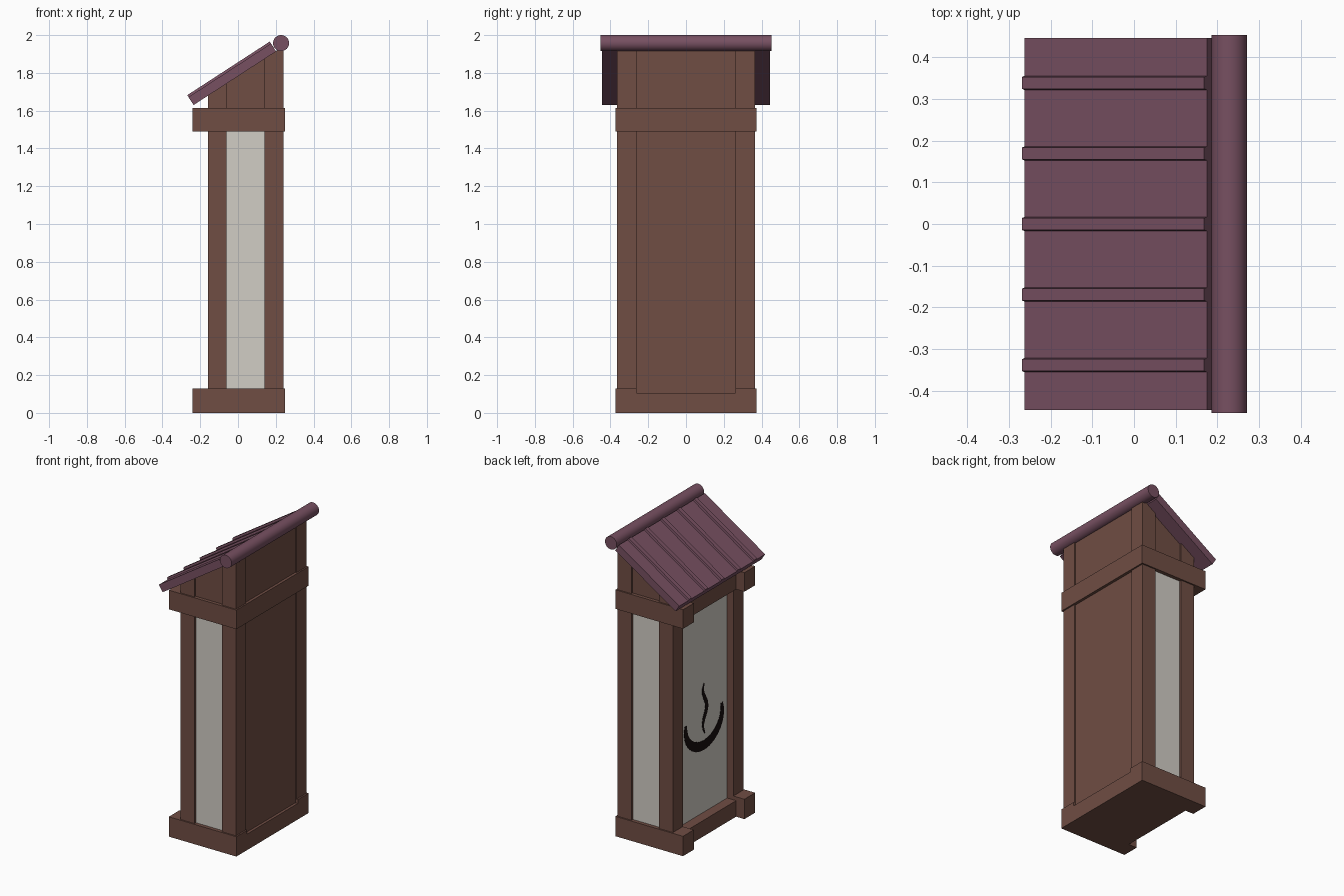
import bpy, bmesh, math
from mathutils import Vector

if "Cube" in bpy.data.objects:
    bpy.data.objects.remove(bpy.data.objects["Cube"])


def mat(name, rgb):
    m = bpy.data.materials.new(name)
    m.diffuse_color = (*rgb, 1)
    m.use_nodes = True
    m.node_tree.nodes["Principled BSDF"].inputs["Base Color"].default_value = m.diffuse_color
    return m


WOOD = mat("brown_wood", (0.16, 0.075, 0.057))
PAPER = mat("cream_paper", (0.64, 0.61, 0.56))
ROOF = mat("plum_roof", (0.185, 0.08, 0.12))
INK = mat("dark_ink", (0.008, 0.004, 0.004))

# roof frame: lower edge of the underside, slope direction and normal
ANG = math.radians(33)
P0 = Vector((-0.235, 0, 1.63))
U = Vector((math.cos(ANG), 0, math.sin(ANG)))
N = Vector((-math.sin(ANG), 0, math.cos(ANG)))


def finish(bm, name, m):
    bmesh.ops.recalc_face_normals(bm, faces=bm.faces)
    me = bpy.data.meshes.new(name)
    bm.to_mesh(me)
    bm.free()
    me.materials.append(m)
    ob = bpy.data.objects.new(name, me)
    bpy.context.collection.objects.link(ob)
    return ob


def prism(name, pts, offset, m, taper=None):
    """Extrude a flat outline of 3D points by an offset vector."""
    bm = bmesh.new()
    f = bm.faces.new([bm.verts.new(p) for p in pts])
    r = bmesh.ops.extrude_face_region(bm, geom=[f])
    moved = [v for v in r["geom"] if isinstance(v, bmesh.types.BMVert)]
    bmesh.ops.translate(bm, vec=offset, verts=moved)
    if taper:
        taper(bm)
    return finish(bm, name, m)


def box(name, x0, x1, y0, y1, z0, z1, m=WOOD, under_roof=False):
    bm = bmesh.new()
    bmesh.ops.create_cube(bm, size=1)
    for v in bm.verts:
        v.co = ((x0 + x1) / 2 + v.co.x * (x1 - x0),
                (y0 + y1) / 2 + v.co.y * (y1 - y0),
                (z0 + z1) / 2 + v.co.z * (z1 - z0))
    if under_roof:  # trim the top along the roof slope
        for v in bm.verts:
            if v.co.z > (z0 + z1) / 2:
                v.co.z = P0.z + 0.003 + (v.co.x - P0.x) * math.tan(ANG)
    return finish(bm, name, m)


# both sides: posts, paper windows, gable boards, base and top rails
for s, side in ((-1, "front"), (1, "back")):
    def sbox(name, x0, x1, a, b, z0, z1, m=WOOD, under_roof=False):
        ys = sorted((s * a, s * b))
        return box(f"{side}_{name}", x0, x1, *ys, z0, z1, m, under_roof)
    sbox("outer_post", -0.16, -0.06, 0.262, 0.365, 0.02, 1.7, WOOD, True)
    sbox("inner_post", 0.14, 0.24, 0.262, 0.365, 0.02, 1.9, WOOD, True)
    sbox("paper_window", -0.065, 0.145, 0.335, 0.35, 0.10, 1.52, PAPER)
    sbox("gable_board", -0.065, 0.145, 0.335, 0.352, 1.52, 1.8, WOOD, True)
    sbox("base_rail", -0.24, 0.25, 0.262, 0.374, 0, 0.13)
    sbox("top_rail", -0.24, 0.25, 0.262, 0.374, 1.49, 1.615)

# middle parts between the two sides
box("base_slab", -0.18, 0.25, -0.262, 0.262, 0, 0.105)
box("top_rail_left", -0.18, -0.10, -0.262, 0.262, 1.49, 1.615)
box("top_rail_right", 0.14, 0.25, -0.262, 0.262, 1.49, 1.615)
box("upper_left_board", -0.15, -0.10, -0.262, 0.262, 1.6, 1.7, WOOD, True)
box("rear_board", 0.21, 0.232, -0.262, 0.262, 0.10, 1.9, WOOD, True)
box("paper_screen", -0.115, -0.10, -0.262, 0.262, 0.10, 1.50, PAPER)

# roof slab
LEN = 0.521


def slope_outline(y, t0, t1):
    return [P0 + U * a + N * t + Vector((0, y, 0))
            for a, t in ((0, t0), (LEN, t0), (LEN, t1), (0, t1))]


prism("roof_slab", slope_outline(-0.445, 0, 0.05), (0, 0.89, 0), ROOF)

# roof battens with slightly sloping sides
for i in range(5):
    yc = (i - 2) * 0.169

    def narrow(bm):
        for v in bm.verts:
            if (v.co - P0).dot(N) > 0.055:
                v.co.y = yc + (v.co.y - yc) * 0.78
    prism(f"roof_batten_{i + 1}", slope_outline(yc - 0.018, 0.045, 0.062),
          (0, 0.036, 0), ROOF, narrow)

# round ridge pole
bpy.ops.mesh.primitive_cylinder_add(vertices=32, radius=0.0425, depth=0.905,
                                    location=(0.228, 0, 1.9575),
                                    rotation=(math.pi / 2, 0, 0))
pole = bpy.context.object
pole.name = "ridge_pole"
pole.data.materials.append(ROOF)
bpy.ops.object.shade_smooth_by_angle(angle=math.radians(40))


# painted strokes on the screen: centre line with changing half width
def stroke(name, line):
    bm = bmesh.new()
    pairs = []
    for i, (y, z, w) in enumerate(line):
        a, b = line[max(i - 1, 0)], line[min(i + 1, len(line) - 1)]
        d = Vector((b[0] - a[0], b[1] - a[1])).normalized()
        pairs.append([bm.verts.new((-0.117, y - d.y * w * k, z + d.x * w * k))
                      for k in (1, -1)])
    for (a, b), (c, d) in zip(pairs, pairs[1:]):
        bm.faces.new((a, b, d, c))
    r = bmesh.ops.extrude_face_region(bm, geom=bm.faces[:])
    bmesh.ops.translate(bm, vec=(0.004, 0, 0), verts=[
        v for v in r["geom"] if isinstance(v, bmesh.types.BMVert)])
    finish(bm, name, INK)


arc = []
for i in range(17):
    t = i / 16
    a = math.radians(170 + 205 * t)
    arc.append((-0.02 - 0.19 * math.cos(a), 0.71 + 0.165 * math.sin(a),
                0.012 + 0.02 * math.sin(math.pi * t)))
stroke("painted_crescent", arc)
stroke("painted_wisp", [(-0.03 + 0.02 * math.sin(i * 0.9), 0.62 + 0.033 * i,
                         0.004 + 0.012 * math.sin(math.pi * i / 10))
                        for i in range(11)])
